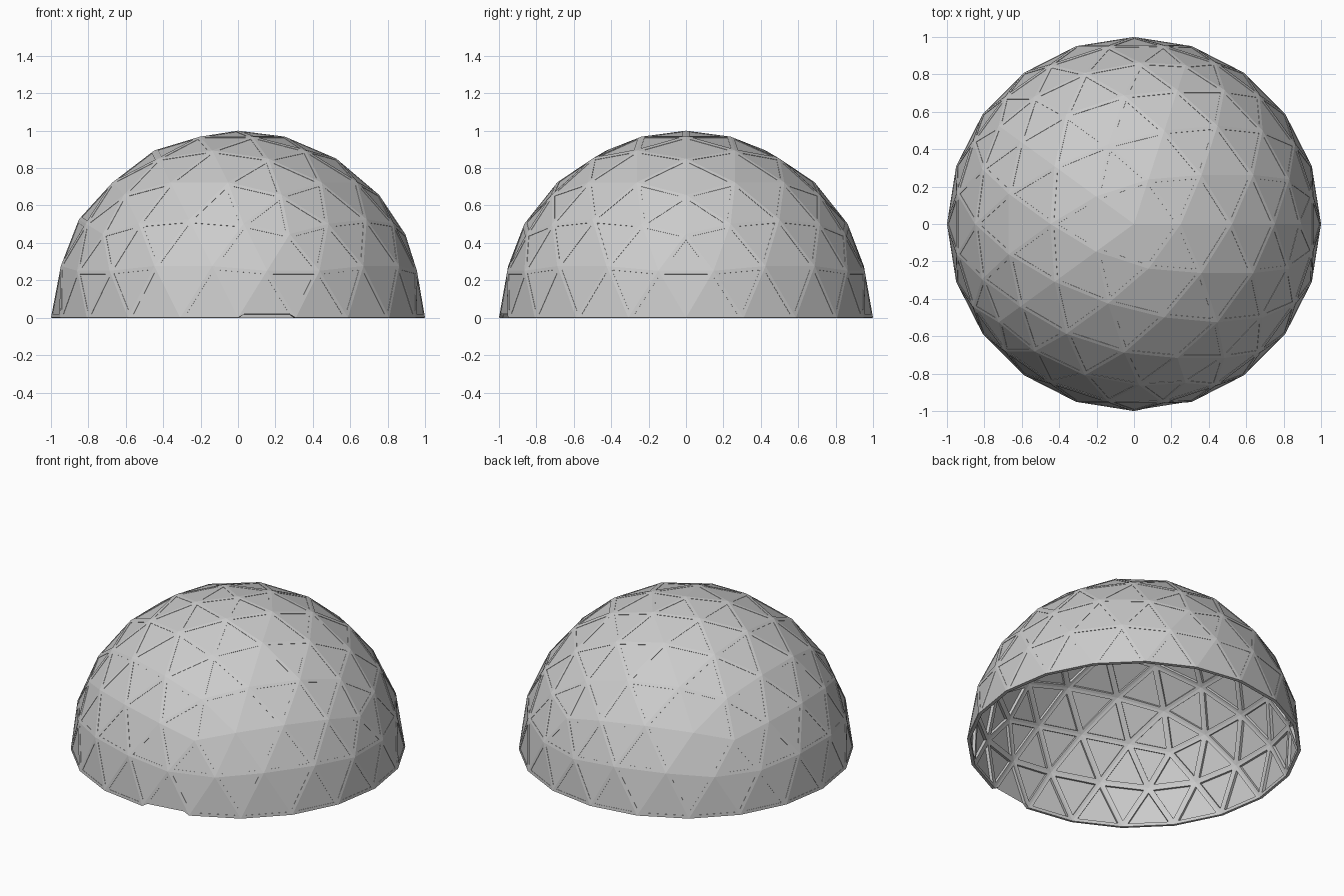
import bpy, bmesh
from mathutils import Vector

if "Cube" in bpy.data.objects:
    bpy.data.objects.remove(bpy.data.objects["Cube"])

STRUT = 0.019    # half width of a strut
DEPTH = 0.02     # how far struts reach inwards
RECESS = 0.002   # panels sit just under the strut faces


def half_dome():
    """Four-frequency geodesic hemisphere, inset per face. Returns bmesh and panel faces."""
    bm = bmesh.new()
    bmesh.ops.create_icosphere(bm, subdivisions=3, radius=1.0)
    bmesh.ops.delete(bm, geom=[v for v in bm.verts if v.co.z < -0.01], context='VERTS')
    for v in bm.verts:
        if abs(v.co.z) < 0.001:
            v.co.z = 0.0
    panels = list(bm.faces)
    bmesh.ops.inset_individual(bm, faces=panels, thickness=STRUT, use_even_offset=True)
    return bm, panels


def finish(bm, name):
    mesh = bpy.data.meshes.new(name)
    bm.to_mesh(mesh)
    bm.free()
    obj = bpy.data.objects.new(name, mesh)
    bpy.context.collection.objects.link(obj)
    return obj


# Strut lattice, with the one open base strut at the front
bm, panels = half_dome()
bmesh.ops.delete(bm, geom=panels, context='FACES_ONLY')
gap = Vector((0.155, -0.975, 0.009))
bm.faces.ensure_lookup_table()
open_strut = min(bm.faces, key=lambda f: (f.calc_center_median() - gap).length)
bmesh.ops.delete(bm, geom=[open_strut], context='FACES')
lattice = finish(bm, "strut_lattice")
solid = lattice.modifiers.new("strut_depth", 'SOLIDIFY')
solid.thickness = DEPTH
solid.offset = -1
solid.use_even_offset = True

# Flat triangular panels filling the lattice
bm, panels = half_dome()
keep = set(panels)
bmesh.ops.delete(bm, geom=[f for f in bm.faces if f not in keep], context='FACES')
for f in bm.faces:
    n = f.normal.copy()
    for v in f.verts:
        v.co -= n * RECESS
finish(bm, "panels")
